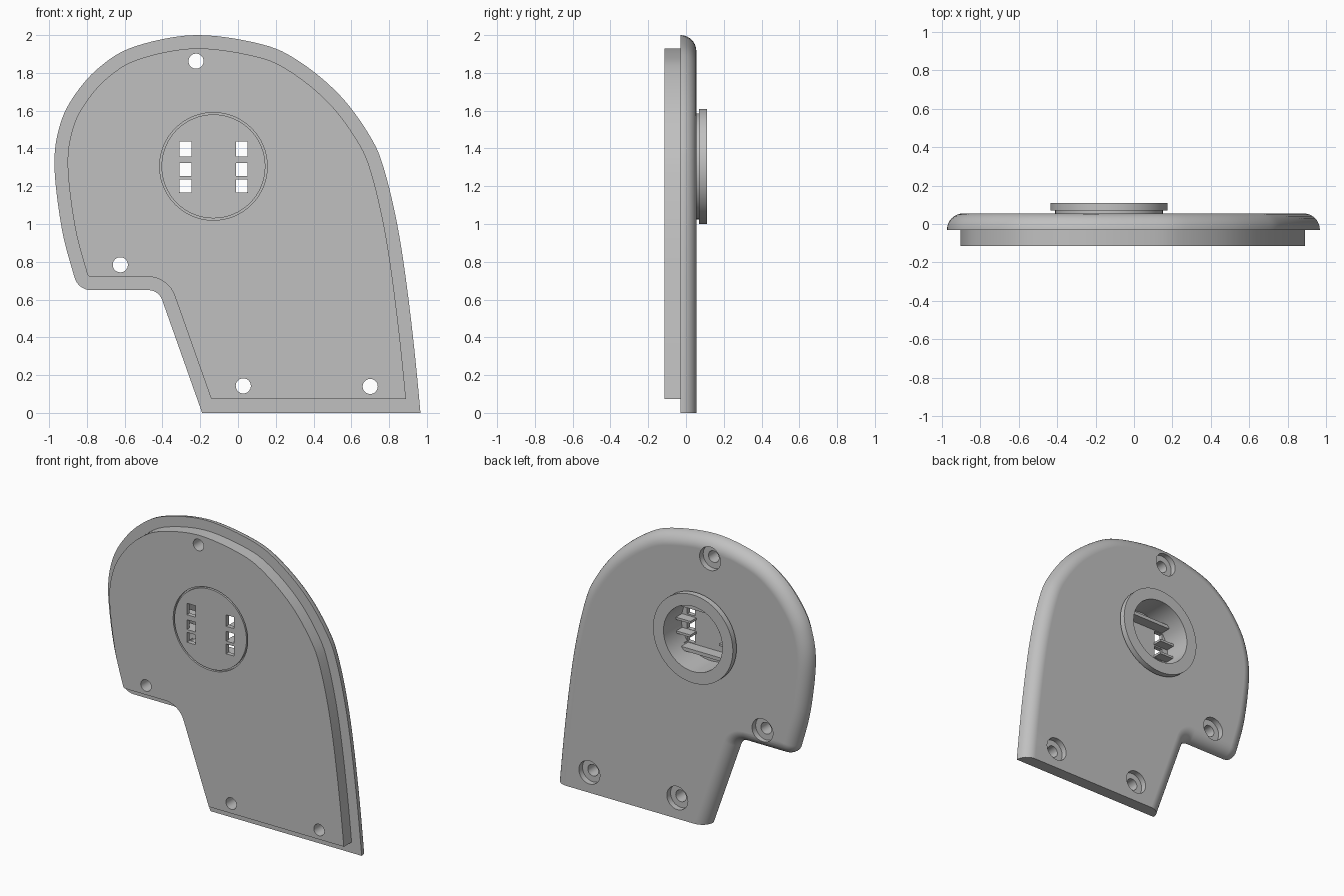
import bpy, bmesh, math
from mathutils import Vector, Matrix

cube = bpy.data.objects.get("Cube")
if cube:
    bpy.data.objects.remove(cube)

grey = bpy.data.materials.new("mid_grey")
grey.use_nodes = True
color = (0.53, 0.53, 0.53, 1)
grey.diffuse_color = color
grey.node_tree.nodes["Principled BSDF"].inputs["Base Color"].default_value = color

CX, CZ = -0.13, 1.305          # centre of the round mount
FRONT, STEP, BACK = -0.115, -0.03, 0.055
BORE = 0.225


def finish(name, bm):
    """Turn all faces outwards and make the object."""
    bmesh.ops.recalc_face_normals(bm, faces=bm.faces)
    if bm.calc_volume(signed=True) < 0:
        bmesh.ops.reverse_faces(bm, faces=bm.faces)
    mesh = bpy.data.meshes.new(name)
    bm.to_mesh(mesh)
    bm.free()
    mesh.materials.append(grey)
    obj = bpy.data.objects.new(name, mesh)
    bpy.context.collection.objects.link(obj)
    return obj


def loft(name, rings, caps=True, closed=False):
    """Skin matching rings of points with quads."""
    bm = bmesh.new()
    loops = [[bm.verts.new(p) for p in ring] for ring in rings]
    n = len(loops[0])
    pairs = list(zip(loops, loops[1:]))
    if closed:
        pairs.append((loops[-1], loops[0]))
    for a, b in pairs:
        for i in range(n):
            j = (i + 1) % n
            bm.faces.new((a[i], a[j], b[j], b[i]))
    if caps:
        bm.faces.new(loops[0])
        bm.faces.new(loops[-1])
    return finish(name, bm)


def circle(x, z, r, y, n=64):
    return [(x + r * math.cos(2 * math.pi * i / n), y,
             z + r * math.sin(2 * math.pi * i / n)) for i in range(n)]


def cylinder(name, x, z, r, y0, y1, n=64):
    return loft(name, [circle(x, z, r, y0, n), circle(x, z, r, y1, n)])


def lathe(name, profile):
    return loft(name, [circle(CX, CZ, r, y) for r, y in profile], caps=False, closed=True)


def box(name, x0, x1, y0, y1, z0, z1):
    bm = bmesh.new()
    size = Matrix.Diagonal((x1 - x0, y1 - y0, z1 - z0, 1))
    place = Matrix.Translation(((x0 + x1) / 2, (y0 + y1) / 2, (z0 + z1) / 2))
    bmesh.ops.create_cube(bm, size=1, matrix=place @ size)
    return finish(name, bm)


def volume(mesh):
    bm = bmesh.new()
    bm.from_mesh(mesh)
    result = bm.calc_volume(signed=True)
    bm.free()
    return result


def cut(obj, cutter):
    """Subtract the cutter with the first solver that gives a sound solid."""
    cutter.hide_render = True
    bpy.context.view_layer.objects.active = obj
    before = volume(obj.data)
    for solver in ('EXACT', 'MANIFOLD', 'FLOAT'):
        backup = obj.data.copy()
        mod = obj.modifiers.new("cut", 'BOOLEAN')
        mod.operation, mod.solver, mod.object = 'DIFFERENCE', solver, cutter
        bpy.ops.object.modifier_apply(modifier=mod.name)
        if 0.85 * before < volume(obj.data) < before:
            break
        obj.data = backup
    bpy.data.objects.remove(cutter)


def fillet(before, corner, after, t, steps=8):
    """Circular arc that touches both sides at distance t from the corner."""
    before, corner, after = map(Vector, (before, corner, after))
    a = corner + (before - corner).normalized() * t
    b = corner + (after - corner).normalized() * t
    w = math.cos((corner - before).angle(after - corner) / 2)
    points = []
    for i in range(steps + 1):
        u = i / steps
        k0, k1, k2 = (1 - u) ** 2, 2 * u * (1 - u) * w, u * u
        points.append((a * k0 + corner * k1 + b * k2) / (k0 + k1 + k2))
    return points


def spline(points, steps=6):
    """Smooth curve through all but the first and last points."""
    out = []
    for p0, p1, p2, p3 in zip(points, points[1:], points[2:], points[3:]):
        for i in range(1, steps + 1):
            u = i / steps
            out.append(0.5 * (2 * p1 + (p2 - p0) * u + (2 * p0 - 5 * p1 + 4 * p2 - p3) * u ** 2
                              + (3 * p1 - p0 - 3 * p2 + p3) * u ** 3))
    return out


# Outline: neck side, two rounded corners, then the big sweep over the top
start, inner, lower = (-0.19, 0), (-0.42, 0.65), (-0.848, 0.65)
sweep = [Vector(p) for p in [
    (-0.932, 0.97), (-0.972, 1.31), (-0.942, 1.526), (-0.863, 1.685), (-0.73, 1.833),
    (-0.546, 1.94), (-0.224, 2.0), (0.124, 1.952), (0.325, 1.86), (0.536, 1.685),
    (0.694, 1.473), (0.774, 1.288), (0.853, 0.943), (0.916, 0.493), (0.966, 0), (1.0, -0.45)]]
outline = [Vector(start)] + fillet(start, inner, lower, 0.055)
corner = fillet(inner, lower, (-0.866, 0.718), 0.07)
outline += corner + spline([Vector(lower), corner[-1]] + sweep)


def inset(side, bottom, y):
    """Outline moved inwards; the closing bottom edge has its own distance."""
    n, ring = len(outline), []
    for i, p in enumerate(outline):
        d0 = (p - outline[i - 1]).normalized()
        d1 = (outline[(i + 1) % n] - p).normalized()
        n0, n1 = Vector((d0.y, -d0.x)), Vector((d1.y, -d1.x))
        a = bottom if i == 0 else side
        b = bottom if i == n - 1 else side
        det = n0.x * n1.y - n0.y * n1.x
        if abs(det) < 0.001:
            move = n1 * side
        else:
            move = Vector(((a * n1.y - b * n0.y) / det, (b * n0.x - a * n1.x) / det))
        ring.append((p.x + move.x, y, p.y + move.y))
    return ring


# Body: raised front panel, flange and rounded back rim
rings = [inset(0.07, 0.075, FRONT), inset(0.07, 0.075, STEP)]
radius = BACK - STEP
for i in range(9):
    angle = math.pi / 2 * i / 8
    rings.append(inset(radius * (1 - math.cos(angle)), 0, STEP + radius * math.sin(angle)))
body = loft("cover_body", rings)

# Mount bore and front groove
cut(body, cylinder("bore_cutter", CX, CZ, BORE, -0.085, 0.2))
cut(body, lathe("groove_cutter", [(0.275, -0.2), (0.285, -0.2), (0.285, -0.098), (0.275, -0.098)]))

# Screw holes, counterbored from the back
for x, z in [(-0.222, 1.862), (-0.623, 0.784), (0.028, 0.143), (0.70, 0.14)]:
    cut(body, cylinder("screw_cutter", x, z, 0.04, -0.2, 0.2, 32))
    cut(body, cylinder("counterbore_cutter", x, z, 0.08, 0.015, 0.2, 48))

# Contact windows
for x0, x1 in [(-0.31, -0.245), (-0.01, 0.05)]:
    for z0, z1 in [(1.357, 1.436), (1.255, 1.322), (1.167, 1.235)]:
        cut(body, box("window_cutter", x0, x1, -0.2, -0.05, z0, z1))

# Flanged ring on the back
ring = lathe("mount_ring", [(BORE, 0.05), (0.28, 0.05), (0.28, 0.07),
                            (0.305, 0.07), (0.305, 0.11), (BORE, 0.11)])

# Ribs inside the bore
for name, z in (("lower_bar", 1.15), ("upper_bar", 1.452)):
    box(name, CX - 0.175, CX + 0.175, -0.09, -0.01, z - 0.012, z + 0.012)
for side, x0 in (("right", CX - 0.22), ("left", CX + 0.11)):
    for z in (1.245, 1.339):
        box(side + "_window_rib", x0, x0 + 0.11, -0.09, -0.02, z - 0.008, z + 0.008)

# Smooth shading with crisp edges
for obj in (body, ring):
    bpy.ops.object.select_all(action='DESELECT')
    obj.select_set(True)
    bpy.context.view_layer.objects.active = obj
    bpy.ops.object.shade_smooth_by_angle(angle=math.radians(30))
    normals = obj.modifiers.new("even_normals", 'WEIGHTED_NORMAL')
    normals.keep_sharp = True
